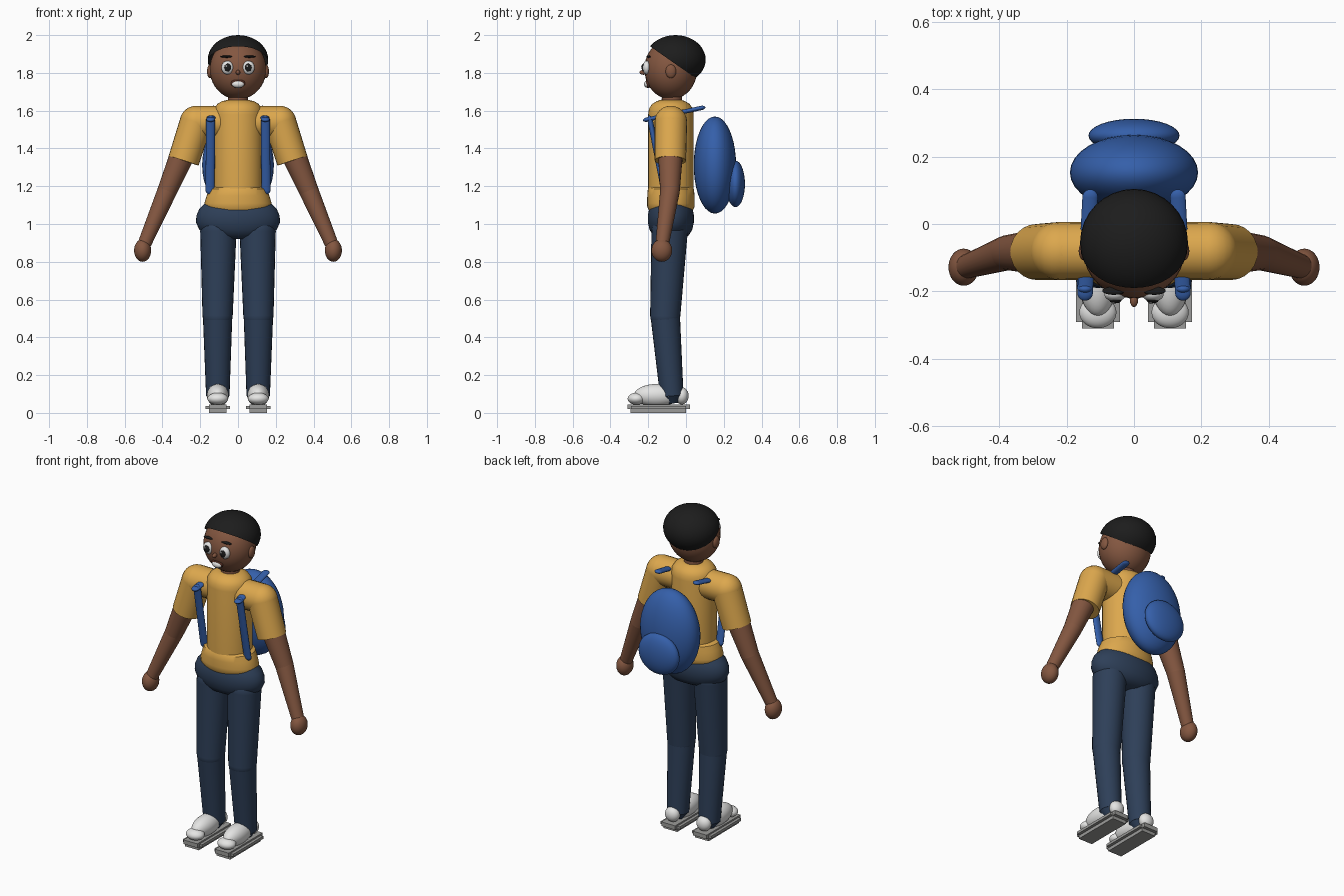
import bpy, bmesh, math
from mathutils import Vector, Matrix

old = bpy.data.objects.get("Cube")
if old:
    bpy.data.objects.remove(old, do_unlink=True)


def material(name, rgb):
    m = bpy.data.materials.new(name)
    m.use_nodes = True
    m.diffuse_color = (*rgb, 1)
    m.node_tree.nodes["Principled BSDF"].inputs["Base Color"].default_value = (*rgb, 1)
    return m


SKIN = material("brown skin", (0.23, 0.095, 0.052))
HAIR = material("black hair", (0.012, 0.012, 0.012))
SHIRT = material("mustard shirt", (0.72, 0.39, 0.075))
NAVY = material("navy trousers", (0.027, 0.05, 0.098))
BLUE = material("blue pack", (0.035, 0.115, 0.40))
WHITE = material("white", (0.78, 0.78, 0.77))
GREY = material("grey sole", (0.33, 0.33, 0.32))
LIP = material("dark lip", (0.10, 0.03, 0.018))


def finish(name, bm, mat, smooth=True):
    bmesh.ops.recalc_face_normals(bm, faces=bm.faces)
    me = bpy.data.meshes.new(name)
    bm.to_mesh(me)
    bm.free()
    me.materials.append(mat)
    ob = bpy.data.objects.new(name, me)
    bpy.context.collection.objects.link(ob)
    if smooth:
        bpy.ops.object.select_all(action='DESELECT')
        ob.select_set(True)
        bpy.context.view_layer.objects.active = ob
        bpy.ops.object.shade_smooth_by_angle(angle=math.radians(40))
    return ob


def ball(name, centre, radii, mat, cut=None):
    bm = bmesh.new()
    bmesh.ops.create_uvsphere(bm, u_segments=32, v_segments=20, radius=1,
                              matrix=Matrix.Translation(centre) @ Matrix.Diagonal((*radii, 1)))
    if cut:
        bmesh.ops.bisect_plane(bm, geom=bm.verts[:] + bm.edges[:] + bm.faces[:],
                               plane_co=cut[0], plane_no=cut[1], clear_inner=True)
    return finish(name, bm, mat)


def box(name, low, high, mat):
    low, high = Vector(low), Vector(high)
    bm = bmesh.new()
    bmesh.ops.create_cube(bm, size=1, matrix=Matrix.Translation((low + high) / 2)
                          @ Matrix.Diagonal((*(high - low), 1)))
    return finish(name, bm, mat, False)


def limb(name, a, b, ra, rb, mat, round_a=True, round_b=True, flat=1):
    """Tapered cylinder from a to b with optional ball ends."""
    a, b = Vector(a), Vector(b)
    d = b - a
    z = d.normalized()
    x = (Vector((1, 0, 0)) - z * z.x).normalized()
    if abs(z.x) > 0.95:
        x = Vector((0, 1, 0))
    rot = Matrix((x, z.cross(x), z)).transposed().to_4x4() @ Matrix.Diagonal((1, flat, 1, 1))
    bm = bmesh.new()
    bmesh.ops.create_cone(bm, cap_ends=True, segments=24, radius1=ra, radius2=rb, depth=d.length,
                          matrix=Matrix.Translation((a + b) / 2) @ rot)
    for p, r, on in ((a, ra, round_a), (b, rb, round_b)):
        if on:
            bmesh.ops.create_uvsphere(bm, u_segments=24, v_segments=12, radius=r,
                                      matrix=Matrix.Translation(p) @ rot)
    return finish(name, bm, mat)


def stack(name, profile, y, mat, n=40):
    """Stacked elliptical rings: (half width, half depth, height)."""
    bm = bmesh.new()
    rings = []
    for rx, ry, z in profile:
        angles = [2 * math.pi * i / n for i in range(n)]
        rings.append([bm.verts.new((rx * math.cos(t), y + ry * math.sin(t), z)) for t in angles])
    for lo, hi in zip(rings, rings[1:]):
        for i in range(n):
            j = (i + 1) % n
            bm.faces.new((lo[i], lo[j], hi[j], hi[i]))
    bm.faces.new(rings[0])
    bm.faces.new(rings[-1])
    return finish(name, bm, mat)


# Head, hair and central face features
ball("head", (0, -0.08, 1.82), (0.15, 0.14, 0.16), SKIN)
ball("hair", (0, -0.056, 1.87), (0.16, 0.16, 0.13), HAIR, ((0, 0, 1.808), (0, 0.7, 1)))
ball("nose", (0, -0.226, 1.803), (0.012, 0.02, 0.013), SKIN)
ball("lips", (0, -0.2, 1.745), (0.038, 0.015, 0.026), LIP)
ball("teeth", (0, -0.207, 1.74), (0.032, 0.015, 0.018), WHITE)
limb("neck", (0, -0.075, 1.62), (0, -0.075, 1.7), 0.055, 0.052, SKIN, False, False)

# Trunk
stack("shirt_body", [(0.13, 0.12, 1.15), (0.13, 0.12, 1.58), (0.127, 0.116, 1.61),
                     (0.11, 0.1, 1.635), (0.085, 0.075, 1.65), (0.06, 0.06, 1.656)], -0.08, SHIRT)
stack("shirt_hem", [(0.165, 0.115, 1.07), (0.178, 0.125, 1.09), (0.178, 0.126, 1.11),
                    (0.166, 0.125, 1.15), (0.152, 0.122, 1.185), (0.12, 0.11, 1.2)], -0.08, SHIRT)
stack("hips", [(0.12, 0.06, 0.92), (0.165, 0.095, 0.94), (0.205, 0.113, 0.97), (0.223, 0.122, 1.01),
               (0.22, 0.122, 1.045), (0.205, 0.115, 1.08), (0.175, 0.1, 1.11)], -0.08, NAVY)

# Backpack
ball("pack_body", (0, 0.153, 1.312), (0.19, 0.112, 0.257), BLUE)
ball("pack_pocket", (0, 0.262, 1.212), (0.135, 0.05, 0.123), BLUE)

for side, s in (("left", 1), ("right", -1)):
    # Ear, eye and brow
    ball(side + "_ear", (s * 0.148, -0.08, 1.808), (0.016, 0.028, 0.036), SKIN)
    ball(side + "_eye", (s * 0.056, -0.208, 1.828), (0.032, 0.022, 0.036), WHITE)
    ball(side + "_pupil", (s * 0.055, -0.226, 1.828), (0.018, 0.009, 0.021), HAIR)
    ball(side + "_eye_glint", (s * 0.055 - 0.006, -0.234, 1.836), (0.005, 0.003, 0.005), WHITE)
    ball(side + "_brow", (s * 0.06, -0.198, 1.886), (0.034, 0.012, 0.006), HAIR)

    # Arm
    shoulder, cuff = (s * 0.222, -0.08, 1.54), (s * 0.288, -0.083, 1.335)
    elbow, wrist = (s * 0.375, -0.085, 1.175), (s * 0.493, -0.125, 0.9)
    limb(side + "_shoulder", (s * 0.08, -0.08, 1.54), shoulder, 0.085, 0.086, SHIRT, False)
    limb(side + "_sleeve", shoulder, cuff, 0.086, 0.083, SHIRT, True, False)
    limb(side + "_upper_arm", shoulder, elbow, 0.078, 0.052, SKIN, False)
    limb(side + "_forearm", elbow, wrist, 0.052, 0.036, SKIN)
    ball(side + "_hand", (s * 0.505, -0.128, 0.86), (0.045, 0.055, 0.06), SKIN)

    # Leg
    knee = (s * 0.108, -0.11, 0.515)
    limb(side + "_thigh", (s * 0.104, -0.087, 0.96), knee, 0.096, 0.08, NAVY)
    limb(side + "_shin", knee, (s * 0.107, -0.075, 0.09), 0.078, 0.062, NAVY, True, False)
    limb(side + "_trouser_end", (s * 0.107, -0.075, 0.09), (s * 0.107, -0.07, 0.05),
         0.062, 0.03, NAVY, False, False)

    # Shoe
    x = s * 0.107
    ball(side + "_shoe", (x, -0.155, 0.093), (0.058, 0.12, 0.06), WHITE)
    ball(side + "_toe_cap", (x, -0.262, 0.075), (0.055, 0.047, 0.032), WHITE)
    ball(side + "_heel", (x, -0.022, 0.09), (0.045, 0.036, 0.045), WHITE)
    box(side + "_sole_long", (x - 0.047, -0.31, 0.02), (x + 0.047, 0.02, 0.045), GREY)
    box(side + "_sole_wide", (x - 0.065, -0.29, 0.02), (x + 0.065, 0, 0.036), GREY)
    box(side + "_sole_base", (x - 0.047, -0.295, 0), (x + 0.047, 0, 0.022), GREY)

    # Pack straps
    limb(side + "_strap_over", (s * 0.13, 0.08, 1.614), (s * 0.145, -0.205, 1.553),
         0.023, 0.023, BLUE, flat=0.5)
    limb(side + "_strap_front", (s * 0.145, -0.19, 1.55), (s * 0.148, -0.118, 1.18),
         0.024, 0.024, BLUE, flat=0.6)
